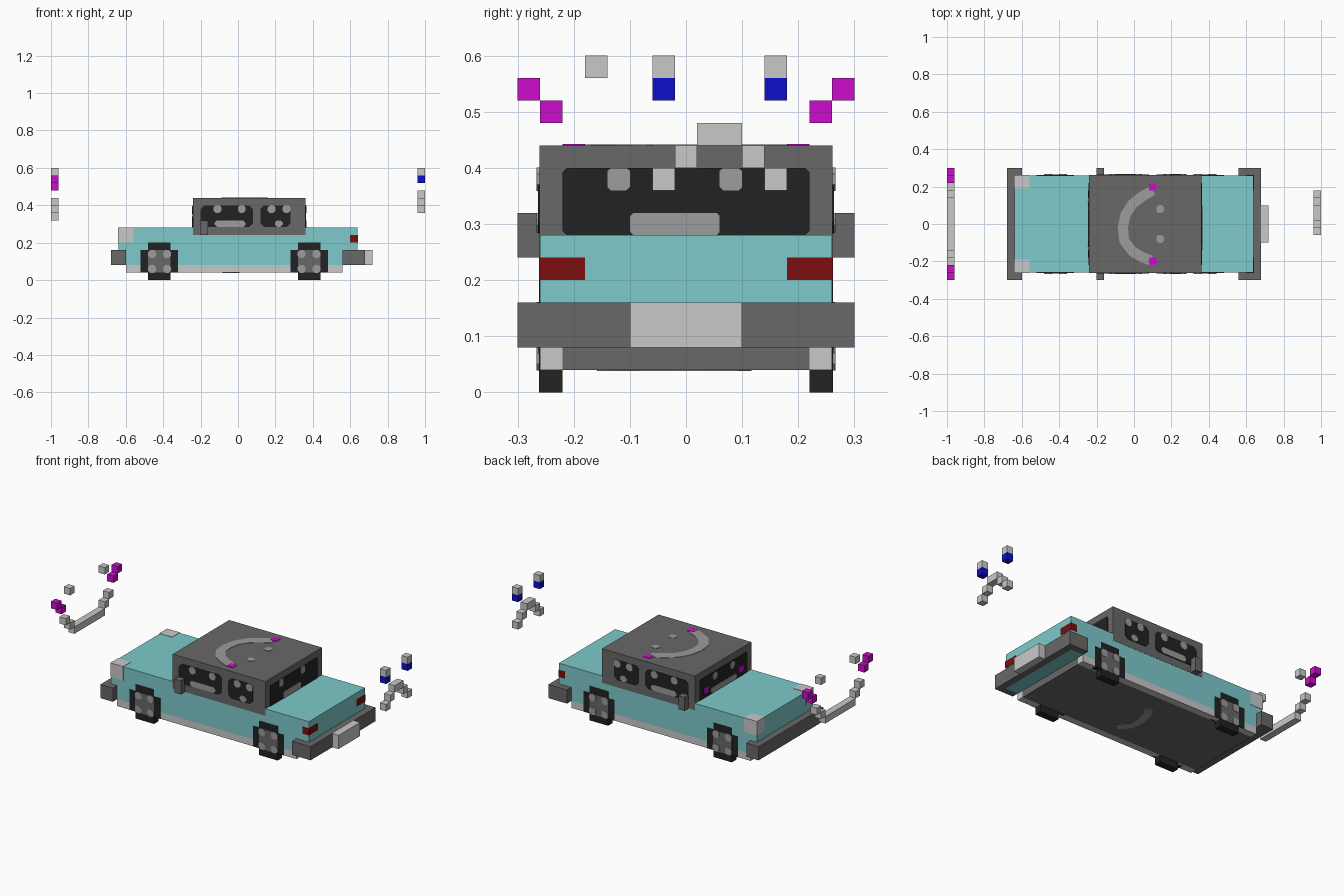
import bpy, bmesh, math
from mathutils import Vector

if "Cube" in bpy.data.objects:
    bpy.data.objects.remove(bpy.data.objects["Cube"])


def mat(name, r, g, b):
    lin = [((c / 255 + 0.055) / 1.055) ** 2.4 if c > 10 else c / 255 / 12.92 for c in (r, g, b)]
    m = bpy.data.materials.new(name)
    m.diffuse_color = (*lin, 1)
    m.use_nodes = True
    m.node_tree.nodes["Principled BSDF"].inputs["Base Color"].default_value = m.diffuse_color
    return m


TEAL = mat("teal", 126, 202, 204)
DARK = mat("dark grey", 104, 104, 104)
LIGHT = mat("light grey", 201, 201, 201)
MID = mat("mid grey", 156, 156, 156)
BLACK = mat("black", 34, 34, 34)
RED = mat("red", 125, 13, 13)
BLUE = mat("blue", 13, 13, 204)
MAGENTA = mat("magenta", 204, 13, 204)


def finish(name, bm, material):
    bmesh.ops.recalc_face_normals(bm, faces=bm.faces)
    me = bpy.data.meshes.new(name)
    bm.to_mesh(me)
    bm.free()
    me.materials.append(material)
    ob = bpy.data.objects.new(name, me)
    bpy.context.collection.objects.link(ob)
    return ob


def box(name, x, y, z, material):
    """Box from (min, max) pairs."""
    bm = bmesh.new()
    bmesh.ops.create_cube(bm, size=1)
    for v in bm.verts:
        v.co = [(lo + hi) / 2 + c * (hi - lo) for c, (lo, hi) in zip(v.co, (x, y, z))]
    return finish(name, bm, material)


def prism(name, outline, axis, lo, hi, material):
    """Extrude a 2D outline along axis 0 (y,z), 1 (x,z) or 2 (x,y)."""
    bm = bmesh.new()

    def place(p, d):
        c = list(p)
        c.insert(axis, d)
        return bm.verts.new(c)

    a = [place(p, lo) for p in outline]
    b = [place(p, hi) for p in outline]
    bm.faces.new(a)
    bm.faces.new(b)
    n = len(a)
    for i in range(n):
        bm.faces.new((a[i], a[(i + 1) % n], b[(i + 1) % n], b[i]))
    return finish(name, bm, material)


def rect(u0, u1, v0, v1, c=0.0):
    """Rectangle outline with chamfered corners."""
    if c == 0:
        return [(u0, v0), (u1, v0), (u1, v1), (u0, v1)]
    return [(u0 + c, v0), (u1 - c, v0), (u1, v0 + c), (u1, v1 - c),
            (u1 - c, v1), (u0 + c, v1), (u0, v1 - c), (u0, v0 + c)]


def dot(u, v, r=0.021):
    return rect(u - r, u + r, v - r, v + r, r * 0.55)


def stroke(path, width):
    """Outline of a thick line along a path."""
    left, right = [], []
    for i, p in enumerate(path):
        a, b = Vector(path[max(i - 1, 0)]), Vector(path[min(i + 1, len(path) - 1)])
        t = (b - a).normalized() * width / 2
        left.append((p[0] - t.y, p[1] + t.x))
        right.append((p[0] + t.y, p[1] - t.x))
    return left + right[::-1]


# Body, floor, cabin
box("body", (-0.64, 0.64), (-0.26, 0.26), (0.08, 0.28), TEAL)
box("floor", (-0.60, 0.56), (-0.22, 0.22), (0.04, 0.081), DARK)
box("cabin", (-0.24, 0.36), (-0.261, 0.261), (0.24, 0.44), DARK)
box("front_bumper", (-0.68, -0.60), (-0.30, 0.30), (0.08, 0.16), DARK)
box("rear_bumper", (0.56, 0.68), (-0.30, 0.30), (0.08, 0.16), DARK)
box("rear_plate", (0.68, 0.72), (-0.10, 0.10), (0.08, 0.16), LIGHT)


def span(s, a, b):
    return tuple(sorted((s * a, s * b)))


for s, side in ((-1, "right"), (1, "left")):
    box(f"{side}_sill", (-0.60, 0.56), span(s, 0.22, 0.26), (0.04, 0.08), LIGHT)
    box(f"{side}_mirror", (-0.20, -0.16), span(s, 0.26, 0.30), (0.24, 0.32), DARK)
    box(f"{side}_headlight", (-0.642, -0.56), span(s, 0.19, 0.262), (0.20, 0.282), LIGHT)
    box(f"{side}_tail_light", (0.60, 0.642), span(s, 0.18, 0.262), (0.20, 0.24), RED)

    # Wheels with stepped outline and four hub bolts
    for cx, end in ((-0.42, "front"), (0.38, "rear")):
        q = [(0.10, 0.06), (0.06, 0.06), (0.06, 0.10)]
        out = (q + [(-u, v) for u, v in q[::-1]] + [(-u, -v) for u, v in q]
               + [(u, -v) for u, v in q[::-1]])
        out = [(cx + u, 0.10 + v) for u, v in out]
        prism(f"{side}_{end}_wheel", out, 1, s * 0.22, s * 0.262, BLACK)
        prism(f"{side}_{end}_hub", rect(cx - 0.06, cx + 0.06, 0.04, 0.16, 0.015),
              1, s * 0.26, s * 0.264, DARK)
        for du in (-0.04, 0.04):
            for dv in (-0.04, 0.04):
                prism(f"{side}_{end}_bolt", dot(cx + du, 0.10 + dv), 1, s * 0.26, s * 0.266, MID)

    # Side windows with simple faces
    for name, u0, u1, eyes, mouth in (
            ("front", -0.20, 0.08, (-0.11, 0.02), (-0.125, 0.04)),
            ("rear", 0.12, 0.28, (0.18, 0.26), (0.197, 0.24))):
        prism(f"{side}_{name}_window", rect(u0, u1, 0.283, 0.40, 0.02), 1, s * 0.258, s * 0.264, BLACK)
        for e in eyes:
            prism(f"{side}_{name}_window_eye", dot(e, 0.38), 1, s * 0.26, s * 0.266, MID)
        prism(f"{side}_{name}_window_mouth", rect(*mouth, 0.285, 0.32, 0.012),
              1, s * 0.26, s * 0.266, MID)

# Rear window with face
prism("rear_window", rect(-0.22, 0.22, 0.28, 0.40, 0.008), 0, 0.358, 0.363, BLACK)
for y in (-0.12, 0.08):
    prism("rear_window_eye", rect(y - 0.02, y + 0.02, 0.36, 0.40, 0.006), 0, 0.36, 0.365, MID)
prism("rear_window_mouth", rect(-0.10, 0.06, 0.28, 0.32, 0.006), 0, 0.36, 0.365, MID)

# Windscreen with smile
prism("windscreen", rect(-0.22, 0.22, 0.28, 0.40, 0.008), 0, -0.243, -0.238, BLACK)
prism("windscreen_mouth", rect(-0.12, 0.12, 0.283, 0.315, 0.01), 0, -0.245, -0.24, MID)
for y in (-0.16, 0.16):
    prism("windscreen_cheek", rect(y - 0.02, y + 0.02, 0.305, 0.34), 0, -0.245, -0.24, MAGENTA)
for y in (-0.08, 0.08):
    prism("windscreen_eye", dot(y, 0.375), 0, -0.245, -0.24, MID)

# Roof smile, and its fragment under the floor
arc = [(0.10, 0.18), (0.04, 0.145), (-0.01, 0.105), (-0.045, 0.05), (-0.06, -0.02),
       (-0.052, -0.09), (-0.01, -0.145), (0.04, -0.175), (0.09, -0.195)]
prism("roof_smile", stroke(arc, 0.055), 2, 0.438, 0.442, MID)
for s in (-1, 1):
    prism("roof_cheek", rect(0.08, 0.12, s * 0.20 - 0.02, s * 0.20 + 0.02), 2, 0.438, 0.443, MAGENTA)
    prism("roof_eye", dot(0.14, s * 0.08), 2, 0.438, 0.442, MID)
prism("floor_mark", stroke(arc[2:7], 0.045), 2, 0.038, 0.042, MID)


def block(name, x0, y, z, material, half=0.02):
    box(name, (x0, x0 + 0.04), (y - half, y + half), (z - 0.02, z + 0.02), material)


# Floating smiling face ahead of the car
block("smile_bar", -1.0, 0, 0.34, LIGHT, 0.14)
for s in (-1, 1):
    for y, z, m in ((0.16, 0.38, LIGHT), (0.20, 0.42, LIGHT), (0.24, 0.50, MAGENTA),
                    (0.28, 0.54, MAGENTA), (0.16, 0.58, LIGHT)):
        block("smile_block", -1.0, s * y, z, m)

# Floating sad face behind the car, centred on y = 0.06
block("frown_bar", 0.96, 0.06, 0.46, LIGHT, 0.04)
for s in (-1, 1):
    for y, z, m in ((0.06, 0.42, LIGHT), (0.10, 0.38, LIGHT),
                    (0.10, 0.54, BLUE), (0.10, 0.58, LIGHT)):
        block("frown_block", 0.96, 0.06 + s * y, z, m)
